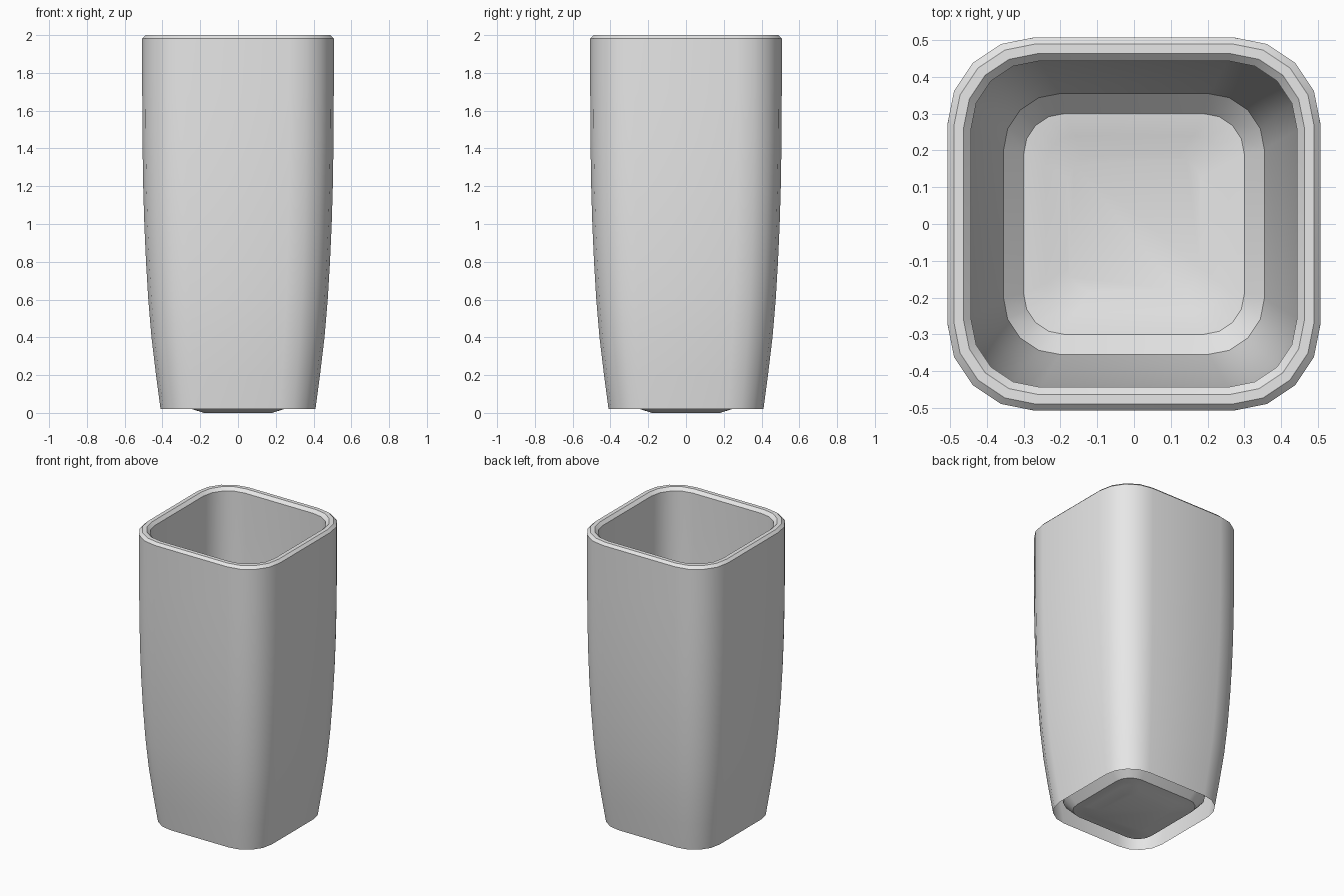
import bpy, bmesh
from math import sin, cos, pi

cube = bpy.data.objects.get("Cube")
if cube:
    bpy.data.objects.remove(cube, do_unlink=True)

CORNER_STEPS = 4


def rounded_square(half, radius):
    """Counter-clockwise outline of a square with rounded corners."""
    c = half - radius
    points = []
    for q, (sx, sy) in enumerate([(1, 1), (-1, 1), (-1, -1), (1, -1)]):
        for s in range(CORNER_STEPS + 1):
            a = (q + s / CORNER_STEPS) * pi / 2
            points.append((sx * c + radius * cos(a), sy * c + radius * sin(a)))
    return points


def loft(name, profile, material):
    """Skin rounded squares given as (half width, corner radius, height)."""
    bm = bmesh.new()
    rings = [[bm.verts.new((x, y, z)) for x, y in rounded_square(h, r)]
             for h, r, z in profile]
    for low, high in zip(rings, rings[1:]):
        n = len(low)
        for i in range(n):
            j = (i + 1) % n
            bm.faces.new((low[i], low[j], high[j], high[i]))
    bm.faces.new(rings[-1])
    mesh = bpy.data.meshes.new(name)
    bm.to_mesh(mesh)
    bm.free()
    mesh.materials.append(material)
    obj = bpy.data.objects.new(name, mesh)
    bpy.context.collection.objects.link(obj)
    return obj


grey = bpy.data.materials.new("light_grey")
grey.use_nodes = True
colour = (0.8, 0.8, 0.8, 1)
grey.diffuse_color = colour
grey.node_tree.nodes["Principled BSDF"].inputs["Base Color"].default_value = colour

# Tapering wall as (half width, height), from the open foot upwards
wall = [(0.41, 0.02), (0.434, 0.2), (0.458, 0.4), (0.475, 0.6), (0.487, 0.8),
        (0.496, 1.0), (0.502, 1.2), (0.506, 1.45), (0.507, 1.7)]
outer = [(h, h * 0.463, z) for h, z in wall]

# Bevelled rim
rim = [(0.507, 0.235, 1.983), (0.49, 0.225, 2.0),
       (0.463, 0.2, 2.0), (0.443, 0.185, 1.98)]

# Inner wall follows the outer one at a constant thickness
inner = [(h - 0.063, (h - 0.063) * 0.425, z) for h, z in reversed(wall[1:])]

# Chamfered floor that sags a little below the foot
floor = [(0.355, 0.155, 0.085), (0.3, 0.11, 0.027),
         (0.24, 0.08, 0.019), (0.18, 0.06, 0.0)]

cup = loft("tumbler_cup", outer + rim + inner + floor, grey)

bpy.ops.object.select_all(action='DESELECT')
cup.select_set(True)
bpy.context.view_layer.objects.active = cup
bpy.ops.object.shade_smooth_by_angle(angle=pi / 6)
